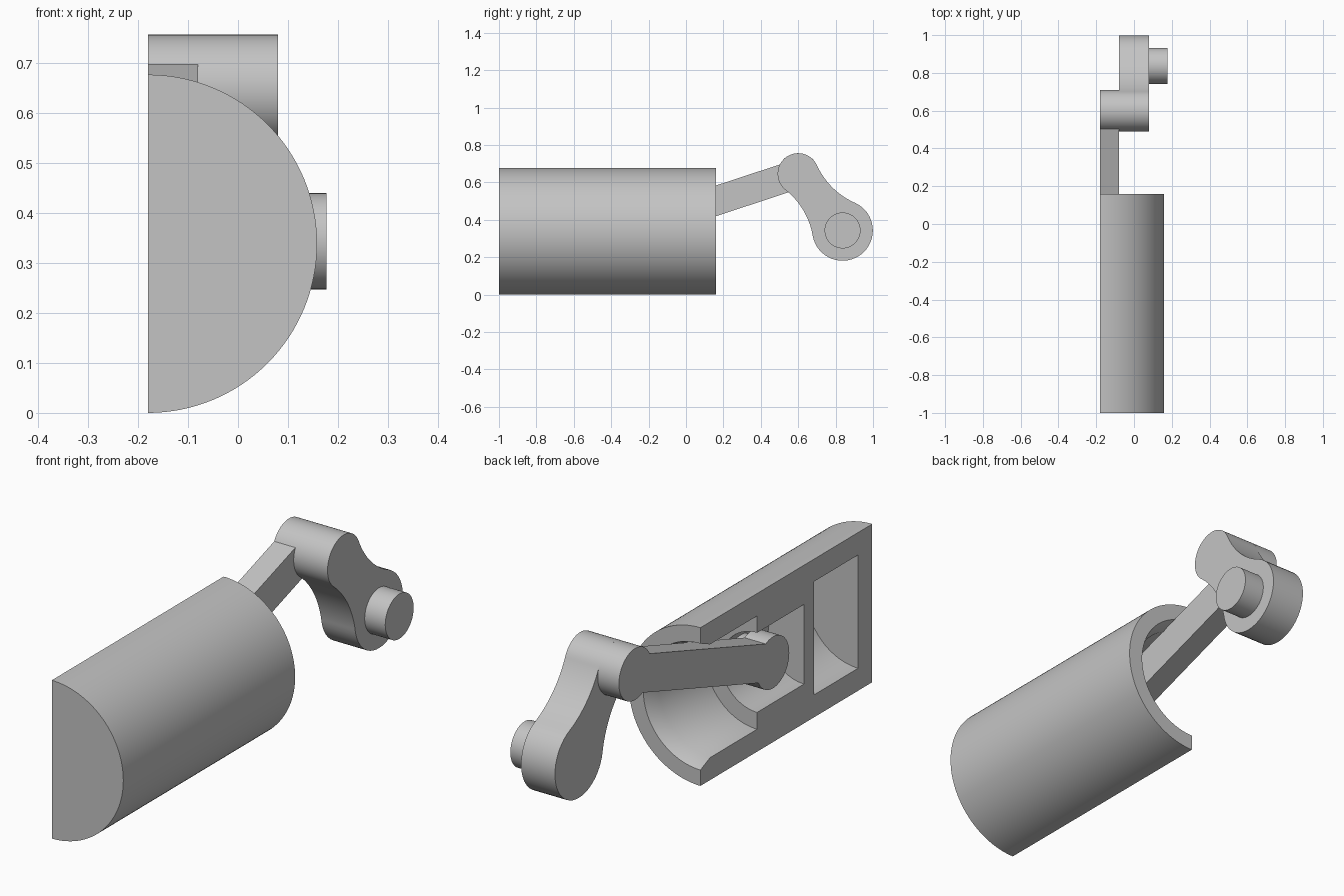
import bpy, bmesh, math
from mathutils import Vector

if "Cube" in bpy.data.objects:
    bpy.data.objects.remove(bpy.data.objects["Cube"])

GREY = (0.55, 0.55, 0.55, 1)
metal = bpy.data.materials.new("plain_grey")
metal.use_nodes = True
metal.diffuse_color = GREY
metal.node_tree.nodes["Principled BSDF"].inputs["Base Color"].default_value = GREY

CUT_X = -0.18                    # section plane through the piston axis
AXIS_Z = 0.338
WRIST = Vector((-0.33, 0.34))    # pivots as (y, z)
CRANK_PIN = Vector((0.6, 0.646))
SHAFT = Vector((0.837, 0.343))


def finish(name, bm):
    bmesh.ops.recalc_face_normals(bm, faces=bm.faces)
    mesh = bpy.data.meshes.new(name)
    bm.to_mesh(mesh)
    bm.free()
    obj = bpy.data.objects.new(name, mesh)
    bpy.context.collection.objects.link(obj)
    mesh.materials.append(metal)
    bpy.ops.object.select_all(action="DESELECT")
    obj.select_set(True)
    bpy.context.view_layer.objects.active = obj
    bpy.ops.object.shade_smooth_by_angle(angle=math.radians(25))
    return obj


def arc(centre, radius, start, end, steps=32):
    angles = [start + (end - start) * i / steps for i in range(steps + 1)]
    return [centre + radius * Vector((math.cos(a), math.sin(a))) for a in angles]


def plate(name, outline, x0, x1):
    """Extrude a (y, z) outline along x."""
    bm = bmesh.new()
    face = bm.faces.new([bm.verts.new((x0, p.x, p.y)) for p in outline])
    side = bmesh.ops.extrude_face_region(bm, geom=[face])["geom"]
    moved = [v for v in side if isinstance(v, bmesh.types.BMVert)]
    bmesh.ops.translate(bm, verts=moved, vec=(x1 - x0, 0, 0))
    bmesh.ops.remove_doubles(bm, verts=bm.verts, dist=1e-5)
    return finish(name, bm)


def disc(name, centre, radius, x0, x1):
    return plate(name, arc(centre, radius, 0, math.tau, 64)[:-1], x0, x1)


def place(local, start, end):
    """Move points from (along, across) of a link to (y, z)."""
    d = (end - start).normalized()
    return [start + d * p.x + Vector((-d.y, d.x)) * p.y for p in local]


# Half piston: a section profile (y, radius) turned through a half circle
section = [(-1, 0), (-1, 0.338), (0.16, 0.338), (0.16, 0.27), (0.095, 0.242),
           (-0.223, 0.242), (-0.223, 0.17), (-0.54, 0.17), (-0.54, 0),
           (-0.608, 0), (-0.608, 0.242), (-0.905, 0.242), (-0.905, 0)]
STEPS = 64
bm = bmesh.new()
rings = []
for i in range(STEPS + 1):
    a = math.pi * i / STEPS
    rings.append([bm.verts.new((CUT_X + r * math.sin(a), y, AXIS_Z - r * math.cos(a)))
                  for y, r in section])
for low, high in zip(rings, rings[1:]):
    for k, (y, r) in enumerate(section):
        n = (k + 1) % len(section)
        if r + section[n][1] > 0:
            bm.faces.new((low[k], low[n], high[n], high[k]))
bm.faces.new(rings[0])
bm.faces.new(rings[-1])
bmesh.ops.remove_doubles(bm, verts=bm.verts, dist=1e-5)
finish("half_piston", bm)

# Connecting rod: straight bar with a round eye at each end
END_R, BAR = 0.11, 0.078
length = (CRANK_PIN - WRIST).length
neck = math.asin(BAR / END_R)
rod = arc(Vector((0, 0)), END_R, neck, math.tau - neck, 48)
rod += arc(Vector((length, 0)), END_R, neck - math.pi, math.pi - neck, 48)
plate("connecting_rod", place(rod, WRIST, CRANK_PIN), CUT_X, -0.08)
disc("wrist_pin", WRIST, 0.08, -0.08, 0.0)

# Crank arm: two round ends joined by tangent concave sides
BIG_R, WAIST_R = 0.162, 0.4
span = (SHAFT - CRANK_PIN).length
near, far = WAIST_R + END_R, WAIST_R + BIG_R
along = (near ** 2 - far ** 2 + span ** 2) / (2 * span)
across = math.sqrt(near ** 2 - along ** 2)
small_a = math.atan2(across, along)
big_a = math.atan2(across, along - span)
crank = arc(Vector((0, 0)), END_R, small_a, math.tau - small_a)
crank += arc(Vector((along, -across)), WAIST_R, math.pi - small_a, math.pi - big_a)[1:]
crank += arc(Vector((span, 0)), BIG_R, -big_a, big_a)[1:]
crank += arc(Vector((along, across)), WAIST_R, big_a - math.pi, small_a - math.pi)[1:-1]
plate("crank_arm", place(crank, CRANK_PIN, SHAFT), -0.08, 0.08)
disc("crank_shaft", SHAFT, 0.096, 0.08, 0.177)
